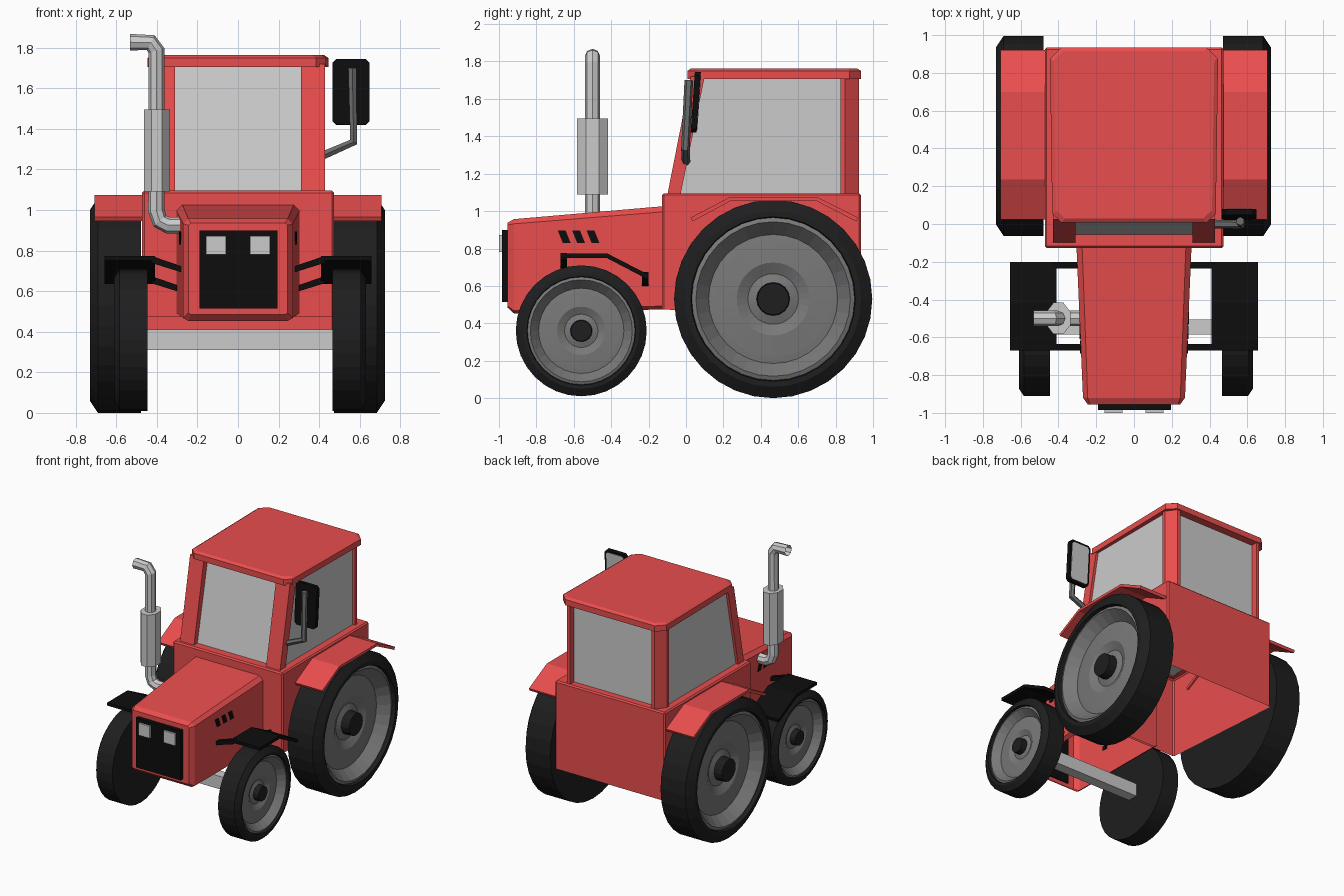
import bpy, bmesh, math

if "Cube" in bpy.data.objects:
    bpy.data.objects.remove(bpy.data.objects["Cube"])


def material(name, r, g, b):
    m = bpy.data.materials.new(name)
    m.diffuse_color = (r, g, b, 1)
    m.use_nodes = True
    m.node_tree.nodes["Principled BSDF"].inputs["Base Color"].default_value = m.diffuse_color
    return m


RED = material("red paint", 0.82, 0.075, 0.075)
BLACK = material("black plastic", 0.004, 0.004, 0.004)
RUBBER = material("rubber", 0.013, 0.013, 0.014)
RIM = material("rim grey", 0.19, 0.19, 0.19)
DARK = material("dark grey", 0.15, 0.15, 0.15)


def finish(name, bm, mat=None, mirror=False, bevel=0, open_bottom=False):
    bmesh.ops.recalc_face_normals(bm, faces=bm.faces)
    if open_bottom:
        under = [f for f in bm.faces if f.normal.z < -0.9 and f.calc_area() > 0.1]
        bmesh.ops.delete(bm, geom=under, context='FACES')
    me = bpy.data.meshes.new(name)
    bm.to_mesh(me)
    bm.free()
    if mat:
        me.materials.append(mat)
    o = bpy.data.objects.new(name, me)
    bpy.context.collection.objects.link(o)
    if bevel:
        b = o.modifiers.new("bevel", 'BEVEL')
        b.width, b.segments = bevel, 1
    if mirror:
        o.modifiers.new("mirror", 'MIRROR').use_mirror_merge = False
    return o


def loft(name, rings, mat=None, caps=(True, True), **kw):
    bm = bmesh.new()
    rv = [[bm.verts.new(p) for p in r] for r in rings]
    n = len(rings[0])
    for a, b in zip(rv, rv[1:]):
        for i in range(n):
            j = (i + 1) % n
            bm.faces.new((a[i], a[j], b[j], b[i]))
    for use, r in zip(caps, (rv[0], rv[-1])):
        if use:
            bm.faces.new(r)
    return finish(name, bm, mat, **kw)


def prism(name, pts, a, b, axis='x', mat=None, **kw):
    # 2D outline extruded along an axis: x uses (y,z), y uses (x,z)
    put = {'x': lambda p, t: (t, p[0], p[1]), 'y': lambda p, t: (p[0], t, p[1])}[axis]
    return loft(name, [[put(p, t) for p in pts] for t in (a, b)], mat, **kw)


def box(name, x, y, z, mat=None, **kw):
    return prism(name, [(y[0], z[0]), (y[1], z[0]), (y[1], z[1]), (y[0], z[1])],
                 x[0], x[1], 'x', mat, **kw)


def tube(name, pts, r, mat=None, res=2, caps=False):
    c = bpy.data.curves.new(name, 'CURVE')
    c.dimensions = '3D'
    c.bevel_depth, c.bevel_resolution, c.use_fill_caps = r, res, caps
    s = c.splines.new('POLY')
    s.points.add(len(pts) - 1)
    for p, co in zip(s.points, pts):
        p.co = (*co, 1)
    s.use_smooth = False
    if mat:
        c.materials.append(mat)
    o = bpy.data.objects.new(name, c)
    bpy.context.collection.objects.link(o)
    return o


def lathe(name, prof, cy, cz, mat, n=32, caps=(True, True)):
    # profile of (x, radius) spun about the axle, mirrored to the other side
    rings = [[(x, cy + r * math.cos(2 * math.pi * i / n), cz + r * math.sin(2 * math.pi * i / n))
              for i in range(n)] for x, r in prof]
    return loft(name, rings, mat, caps, mirror=True)


# Wheels: tyre, dished rim and hub cap
def wheel(label, x0, x1, cy, cz, R, shift):
    k = R / 0.53
    parts = [
        lathe(label + "_tyres", [(x0, R), (x1 - 0.04 * k, R), (x1, R - 0.06 * k),
              (x1, 0.44 * k), (x1 - 0.03 * k, 0.435 * k)], cy, cz, RUBBER, 32, (True, False)),
        lathe(label + "_rims", [(x1 - 0.03 * k, 0.437 * k), (x1 - 0.02 * k, 0.413 * k),
              (x1 - 0.10 * k, 0.345 * k), (x1 - 0.095 * k, 0.31 * k), (x1 - 0.085 * k, 0.195 * k),
              (x1 - 0.115 * k, 0.135 * k), (x1 - 0.10 * k, 0.09 * k)],
              cy, cz, RIM, 32, (False, True)),
        lathe(label + "_hub_caps", [(x1 - 0.11 * k, 0.09 * k), (x1 - 0.035 * k, 0.085 * k)],
              cy, cz, RUBBER, 16)]
    for o in parts:
        o.location.x = shift


wheel("rear", 0.475, 0.727, 0.466, 0.53, 0.53, -0.003)
wheel("front", 0.455, 0.62, -0.56, 0.36, 0.35, 0.01)


# Hood: chamfered cross-sections from nose to cab, open underneath
def hood_ring(y, w, z0, z1, c):
    return [(-w + c, y, z0), (w - c, y, z0), (w, y, z0 + c * .6), (w, y, z1 - c),
            (w - c, y, z1), (-w + c, y, z1), (-w, y, z1 - c), (-w, y, z0 + c * .6)]


loft("hood", [hood_ring(-0.955, 0.245, 0.485, 0.937, 0.012),
              hood_ring(-0.92, 0.27, 0.453, 0.957, 0.025),
              hood_ring(-0.11, 0.305, 0.475, 1.027, 0.03)], RED, open_bottom=True)
box("grille", (-0.19, 0.195), (-0.985, -0.945), (0.515, 0.90), BLACK)
box("headlights", (0.06, 0.157), (-1.0, -0.98), (0.78, 0.873), mirror=True)

# Slanted vents on the hood sides
for i in range(3):
    y = -0.685 + 0.077 * i
    x = 0.283 + 0.0033 * i
    prism("hood_vent_%d" % (i + 1), [(y, 0.895), (y + 0.042, 0.895), (y + 0.068, 0.83),
          (y + 0.026, 0.83)], x - 0.008, x + 0.002, 'x', BLACK, mirror=True)

# Cab body, open underneath
prism("cab_body", [(-0.127, 0.475), (0.935, 0.41), (0.935, 1.095), (-0.127, 1.095)],
      -0.472, 0.474, 'x', RED, bevel=0.01, open_bottom=True)

# Cab glass block, pillars and roof
prism("cab_glass", [(-0.06, 1.08), (0.875, 1.08), (0.875, 1.72), (0.075, 1.72)], -0.41, 0.41)
prism("front_pillars", [(-0.10, 1.085), (-0.03, 1.085), (0.10, 1.72), (0.025, 1.72)],
      0.31, 0.43, 'x', RED, mirror=True)
corner = [(0.43, 0.825), (0.43, 0.85), (0.375, 0.925), (0.35, 0.925), (0.35, 0.86), (0.39, 0.825)]
loft("rear_pillars", [[(x, y, z) for x, y in corner] for z in (1.085, 1.72)], RED, mirror=True)


def roof_ring(d, z):
    w, f, b, c = 0.445 - d, 0.008 + d, 0.935 - d, 0.06 - d * 0.5
    half = [(w - 0.06, f), (w - .012, f + 0.045), (w, b - c), (w - c, b)]
    return [(x, y, z) for x, y in half] + [(-x, y, z) for x, y in reversed(half)]


loft("roof", [roof_ring(0, 1.705), roof_ring(0, 1.75), roof_ring(0.02, 1.763)], RED)

# Rear and front mudguards
prism("rear_mudguards", [(0.025, 0.965), (0.235, 1.075), (0.70, 1.075), (0.92, 0.965),
      (0.91, 0.945), (0.695, 1.055), (0.24, 1.055), (0.035, 0.945)],
      0.46, 0.708, 'x', RED, mirror=True)
prism("front_mudguards", [(-0.67, 0.75), (-0.67, 0.773), (-0.42, 0.773), (-0.20, 0.66),
      (-0.205, 0.635), (-0.425, 0.75)], 0.41, 0.657, 'x', BLACK, mirror=True)
for name, y, z in (("front", -0.67, 0.775), ("rear", -0.235, 0.675)):
    prism("mudguard_bracket_" + name, [(0.43, z), (0.27, z - 0.055), (0.27, z - 0.085),
          (0.43, z - 0.035)], y, y + 0.035, 'y', BLACK, mirror=True)

# Front axle
box("front_axle", (-0.46, 0.475), (-0.585, -0.505), (0.31, 0.41))

# Exhaust pipe and muffler
tube("exhaust_pipe", [(-0.26, -0.5, 0.925), (-0.345, -0.5, 0.925), (-0.385, -0.5, 0.945),
     (-0.402, -0.5, 0.995), (-0.402, -0.5, 1.785), (-0.43, -0.5, 1.825),
     (-0.532, -0.5, 1.827)], 0.041)
ring = [(-0.40 + 0.069 * math.cos(math.pi * (i + .5) / 4),
         -0.5 + 0.09 * math.sin(math.pi * (i + .5) / 4)) for i in range(8)]
loft("muffler", [[(x, y, z) for x, y in ring] for z in (1.09, 1.495)])

# Side mirror: arm, housing and glass
tube("mirror_arm", [(0.41, 0.0, 1.265), (0.57, -0.003, 1.335), (0.563, 0.015, 1.70)],
     0.023, DARK, 1, True)


def plate(name, w, h, c, y0, y1, mat=None):
    pts = [(w - c, -h), (w, c - h), (w, h - c), (w - c, h)]
    o = prism(name, pts + [(-x, z) for x, z in reversed(pts)], y0, y1, 'y', mat)
    o.location, o.rotation_euler.x = (0.557, 0.052, 1.582), -0.07


plate("mirror_housing", 0.091, 0.162, 0.018, -0.016, 0.016, BLACK)
plate("mirror_glass", 0.075, 0.146, 0.014, 0.01, 0.019)
